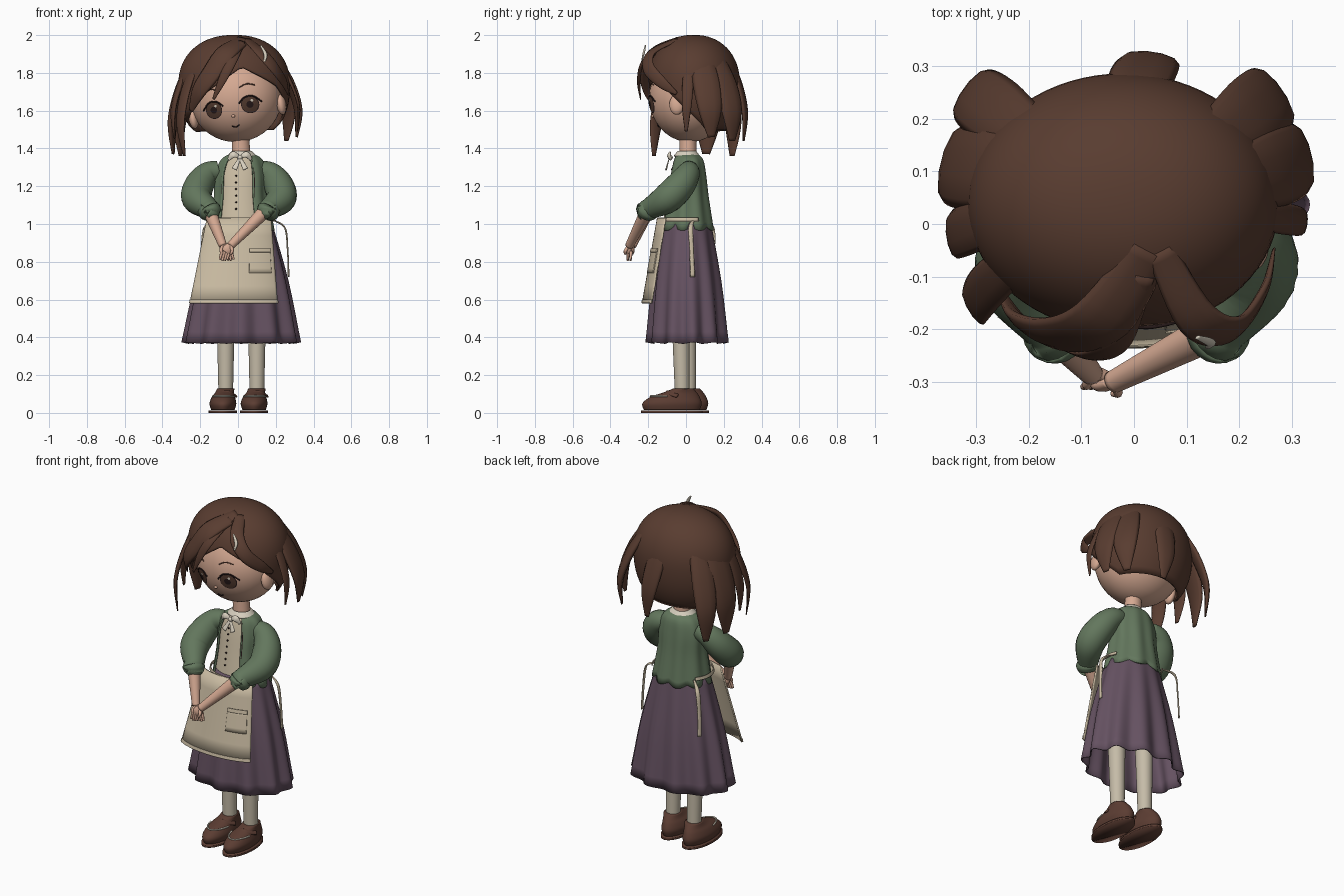
import bpy, bmesh, math
from mathutils import Vector, Matrix

if "Cube" in bpy.data.objects:
    bpy.data.objects.remove(bpy.data.objects["Cube"])


def material(name, *rgb):
    m = bpy.data.materials.new(name)
    m.use_nodes = True
    m.diffuse_color = (*rgb, 1)
    m.node_tree.nodes["Principled BSDF"].inputs["Base Color"].default_value = (*rgb, 1)
    return m


HAIR = material("hair brown", .1, .046, .03)
SKIN = material("skin", .67, .4, .29)
GREEN = material("jacket green", .125, .185, .11)
PLUM = material("skirt plum", .13, .083, .12)
CREAM = material("apron cream", .6, .51, .37)
STOCK = material("stocking", .56, .5, .39)
SHOE = material("shoe brown", .105, .046, .032)
IRIS = material("iris brown", .09, .045, .03)
DARK = material("lash dark", .02, .01, .01)
PALE = material("collar pale", .7, .64, .53)


def make(name, verts, faces, mat, thick=0, matrix=Matrix()):
    me = bpy.data.meshes.new(name)
    me.from_pydata([tuple(v) for v in verts], [], faces)
    bm = bmesh.new()
    bm.from_mesh(me)
    bmesh.ops.recalc_face_normals(bm, faces=bm.faces)
    bm.to_mesh(me)
    bm.free()
    me.transform(matrix)
    me.materials.append(mat)
    me.shade_smooth()
    ob = bpy.data.objects.new(name, me)
    bpy.context.collection.objects.link(ob)
    if thick:
        mod = ob.modifiers.new("thickness", "SOLIDIFY")
        mod.thickness = thick
        mod.offset = 0


def skin_rings(name, rings, mat, closed=True, ends=(), **options):
    """Join rings of equal length; ends lists the ring indices to fill."""
    n = len(rings[0])
    faces = [(i * n + j, i * n + (j + 1) % n, (i + 1) * n + (j + 1) % n, (i + 1) * n + j)
             for i in range(len(rings) - 1) for j in range(n if closed else n - 1)]
    faces += [tuple(range(e % len(rings) * n, e % len(rings) * n + n)) for e in ends]
    make(name, [v for ring in rings for v in ring], faces, mat, **options)


def spline(pts, steps):
    """Catmull-Rom samples through tuples of any length."""
    p = [pts[0], *pts, pts[-1]]
    out = []
    for i in range(len(pts) - 1):
        for t in (s / steps for s in range(steps)):
            out.append([b + .5 * t * (c - a + t * (2 * a - 5 * b + 4 * c - d + t * (3 * (b - c) + d - a)))
                        for a, b, c, d in zip(*p[i:i + 4])])
    return out + [pts[-1]]


def tube(name, pts, mat, flat=1, center=(0, .5, 1.1), n=12, matrix=Matrix()):
    """Sweep along (x, y, z, radius); flat squashes it towards center."""
    s = spline(pts, 6)
    rings = []
    for i, (*co, r) in enumerate(s):
        p = Vector(co)
        t = (Vector(s[min(i + 1, len(s) - 1)][:3]) - Vector(s[max(i - 1, 0)][:3])).normalized()
        out = p - Vector(center)
        out = (out - t * out.dot(t)).normalized()
        side = t.cross(out)
        rings.append([p + side * r * math.cos(a) + out * r * flat * math.sin(a)
                      for a in (math.tau * k / n for k in range(n))])
    skin_rings(name, rings, mat, ends=(0, -1), matrix=matrix)


def loft(name, rows, mat, arc=None, n=48, fold=lambda a, t: (0, 0), thick=0, ends=()):
    """Stack ellipses (z, cx, cy, rx, ry); angle 0 is the front, growing to +x."""
    a0, a1 = arc or (0, 360)
    s = spline(rows, 4)
    rings = []
    for i, (z, cx, cy, rx, ry) in enumerate(s):
        ring = []
        for k in range(n):
            a = math.radians(a0 + (a1 - a0) * k / (n - 1 if arc else n))
            grow, dz = fold(a, i / (len(s) - 1))
            ring.append((cx + (rx + grow) * math.sin(a), cy - (ry + grow) * math.cos(a), z + dz))
        rings.append(ring)
    skin_rings(name, rings, mat, closed=not arc, ends=ends, thick=thick)


def ball(name, loc, size, mat, matrix=Matrix()):
    bm = bmesh.new()
    bmesh.ops.create_uvsphere(bm, u_segments=32, v_segments=20, radius=1,
                              matrix=Matrix.Translation(loc) @ Matrix.Diagonal((*size, 1)))
    make(name, [v.co.copy() for v in bm.verts], [[v.index for v in f.verts] for f in bm.faces], mat, matrix=matrix)
    bm.free()


# Head, turned and tilted a little
TURN = math.radians(-9)
HEAD = Matrix.Translation((-.01, .02, 1.67)) @ Matrix.Rotation(TURN, 4, 'Z') @ Matrix.Rotation(TURN, 4, 'Y')
HR = Vector((.245, .215, .236))
ball("head", (0, 0, 0), HR, SKIN, HEAD)


def on_face(x, z, lift=0):
    return Vector((x, -HR.y * math.sqrt(1 - (x / HR.x) ** 2 - (z / HR.z) ** 2) - lift, z))


def patch(name, cx, cz, r, mat, lift):
    rings = [[on_face(cx + r * f * math.cos(a), cz + r * f * math.sin(a), lift)
              for a in (math.tau * k / 28 for k in range(28))] for f in (1, .7, .4, .05)]
    skin_rings(name, rings, mat, ends=(-1,), matrix=HEAD)


def line(name, pts, r, mat):
    tube(name, [(*on_face(x, z, .002), r) for x, z in pts], mat, center=(0, .6, 0), n=6, matrix=HEAD)


for s, side in ((1, "left"), (-1, "right")):
    ex = s * .098
    for i, (part, r, mat) in enumerate((("eye_rim", .046, DARK), ("iris", .042, IRIS), ("pupil", .018, DARK))):
        patch(side + "_" + part, ex, -.053, r, mat, .002 * (i + 1))
    patch(side + "_eye_glint", ex + .014, -.033, .007, PALE, .008)
    line(side + "_lash", [(ex + s * .055 * u, -.006 - .034 * u * u) for u in (-1, -.4, .4, 1.1)], .004, DARK)
    line(side + "_brow", [(ex + s * .04 * u, .058 - .013 * u * u) for u in (-1, 0, 1)], .003, HAIR)
    ball(side + "_ear", (s * .238, -.03, -.075), (.025, .04, .055), SKIN, HEAD)
line("mouth", [(.02 * u, -.158 + .007 * u * u) for u in (-1, 0, 1)], .003, DARK)
ball("nose", on_face(0, -.1), (.01, .01, .008), SKIN, HEAD)

# Hair cap, its lower edge following a hairline given by angle
HAIRLINE = [(-180, 1.5), (-110, 1.49), (-62, 1.58), (-38, 1.67), (8, 1.83), (50, 1.73), (88, 1.58),
            (110, 1.5), (180, 1.5)]
CAP_Z = 1.735


def hairline(deg):
    for (a0, z0), (a1, z1) in zip(HAIRLINE, HAIRLINE[1:]):
        if deg <= a1:
            return z0 + (z1 - z0) * (deg - a0) / (a1 - a0)


def around_head(deg, f, z):
    a = math.radians(deg)
    return (-.02 + .29 * f * math.sin(a), .04 - .24 * f * math.cos(a), z)


rings = []
for i in range(25):
    drop = 1 - math.cos(math.pi / 2 * max(i, .15) / 24)
    ring = []
    for deg in range(-180, 180, 5):
        z = .26 + (hairline(deg) - CAP_Z - .26) * drop
        f = (1 - abs(z / (.26 if z > 0 else .33)) ** 2.2) ** .45
        ring.append(around_head(deg, f, CAP_Z + z))
    rings.append(ring)
skin_rings("hair_cap", rings, HAIR, ends=(0,), thick=.012)


def lock(name, path, w):
    """Flat tapering strand hugging the head."""
    last = len(path) - 1
    tube(name, [(*p, w * (1 - .3 * (i == 0) - .75 * (i / last) ** 4)) for i, p in enumerate(path)],
         HAIR, .3, (-.02, .04, 1.7), 10)


# Hanging locks: start angle, twist, outward reach, tip height, half width
for name, deg, twist, reach, tip, w in (
        ("right_front_lock", -58, 12, .56, 1.36, .045), ("right_side_lock", -82, 8, .42, 1.45, .05),
        ("right_wide_lock", -108, 4, .44, 1.37, .085), ("right_back_lock", -131, 0, .6, 1.36, .066),
        ("back_lock", 176, -8, .42, 1.44, .062),
        ("left_back_lock", 128, 4, .58, 1.44, .075), ("left_side_lock", 104, 5, .5, 1.46, .075),
        ("left_thin_lock", 84, -2, .46, 1.49, .03)):
    lock(name, [around_head(deg + twist * t, .74 + reach * math.sin(1.95 * t), 1.9 + (tip - 1.9) * t)
                for t in (0, .33, .67, 1)], w)

# Bangs sweeping away from the parting
lock("swept_bang", [(.03, -.05, 1.975), (-.06, -.18, 1.91), (-.14, -.21, 1.8), (-.21, -.19, 1.7), (-.25, -.13, 1.6)], .06)
lock("thin_bang", [(.02, -.1, 1.965), (-.03, -.22, 1.87), (-.08, -.25, 1.77), (-.13, -.24, 1.66)], .028)
lock("left_bang", [(.05, -.05, 1.975), (.12, -.18, 1.91), (.19, -.2, 1.83), (.245, -.13, 1.75), (.265, -.05, 1.69)], .04)
tube("hair_clip", [(.12, -.215, 1.945, .005), (.145, -.225, 1.9, .01), (.14, -.235, 1.86, .005)], PALE, .5)

# Neck, shirt, open jacket and collar
loft("neck", [(1.33, .02, .01, .05, .047), (1.5, .01, .01, .045, .043)], SKIN)
BODY = [(1.368, .02, .005, .058, .052), (1.338, .02, .01, .105, .078), (1.26, .017, .008, .132, .095),
        (1.14, .017, .005, .138, .112), (.985, .02, .005, .165, .138)]
loft("shirt", [(z, x, y, a - .008, b - .008) for z, x, y, a, b in BODY], CREAM, ends=(0, -1))
loft("jacket", BODY, GREEN, (27, 316), 80, thick=.01,
     fold=lambda a, t: (.006 * t * math.cos(9 * a), -.02 * t ** 6 * abs(math.cos(4.5 * a))))
# Thin dark edging beside the jacket opening
for arc in ((29, 31), (312, 314)):
    loft("jacket_edging", [(z, x, y, a + .006, b + .006) for z, x, y, a, b in BODY[1:4]], DARK, arc, 3)
for i in range(7):
    ball("button_%d" % i, (-.01, -.11 + .006 * i, 1.08 + i * .035), (.005, .006, .005), DARK)
loft("collar", [(1.385, .02, .005, .05, .046), (1.358, .02, .004, .076, .066)], PALE, thick=.008)
ball("neck_bow_knot", (.01, -.083, 1.352), (.015, .013, .013), PALE)
for s in (-1, 1):
    tube("neck_bow_loop", [(.01, -.083, 1.352, .006), (.01 + s * .035, -.09, 1.368, .018),
                           (.01 + s * .06, -.08, 1.34, .008)], PALE, .4)
    tube("neck_bow_tail", [(.01, -.088, 1.35, .007), (.01 + s * .03, -.105, 1.29, .015)], PALE, .3)

# Sleeves, forearms and hands clasped in front
SLEEVE = [(.11, .015, 1.285, .05), (.17, .01, 1.265, .064), (.215, -.03, 1.205, .078), (.228, -.1, 1.135, .08),
          (.165, -.195, 1.08, .056), (.16, -.205, 1.07, .062), (.146, -.217, 1.052, .05)]
for s, side, wrist in ((1, "left", Vector((-.04, -.3, .885))), (-1, "right", Vector((-.08, -.285, .885)))):
    tube(side + "_sleeve", [(s * x + .01 * (s < 0), y, z, r) for x, y, z, r in SLEEVE], GREEN, n=20)
    elbow = Vector((s * .155, -.2, 1.08))
    tube(side + "_forearm", [(*elbow.lerp(wrist, t), .038 - .016 * t) for t in (0, .35, .7, 1)], SKIN, n=16)
    palm = wrist + Vector((-s * .025, -.005, -.035))
    tube(side + "_palm", [(*wrist, .022), (*wrist.lerp(palm, .6), .028), (*palm, .022)], SKIN, .55)
    for k in (-1.5, -.5, .5, 1.5):
        base = palm + Vector((k * .013, 0, .005))
        reach = Vector((-s * .012, -.004, -.052 + .006 * abs(k)))
        tube(side + "_finger", [(*(base + reach * t), .009 - .003 * t) for t in (0, .5, 1)], SKIN, n=8)
    tube(side + "_thumb", [(*wrist, .01), (*(wrist + Vector((s * .01, -.02, -.025))), .009),
                           (*(wrist + Vector((0, -.022, -.045))), .006)], SKIN, n=8)

# Pleated skirt
loft("skirt", [(1.03, .02, .005, .15, .122), (.7, .02, .007, .238, .175), (.37, .017, .01, .3, .205)],
     PLUM, n=160, thick=.006, fold=lambda a, t: (.017 * t * math.cos(11 * a), .004 * t ** 6 * math.cos(11 * a)))


# Apron with hem, pocket, waistband and ties
def apron(name, top, base, arc, out, thick):
    rows = [(z, .01 - .058 * d, -.05 - .145 * d, .2 + .167 * d + out, .1 + .033 * d + out)
            for z, d in ((top, 1.03 - top), (base, 1.03 - base))]
    loft(name, rows, CREAM, arc, 32, thick=thick)


apron("apron", 1.03, .58, (-60, 55), 0, .008)
apron("apron_hem", .6, .582, (-60, 55), .004, .006)
apron("pocket", .865, .74, (15, 46), .006, .008)
apron("pocket_rim", .87, .85, (15, 46), .009, .008)
loft("waistband", [(1.033, .02, .002, .175, .15), (1.015, .02, .002, .178, .153)], CREAM, (-125, 115), thick=.006)
for name, s, start, x, y in (("left_tie", 1, (.185, .04, 1.02, .006), .248, .025),
                             ("right_tie", -1, (-.12, .095, 1.02, .006), -.175, .14)):
    tube(name, [start, (x, y, .98, .013), (x + s * .015, y + .005, .86, .012), (x + s * .02, y + .01, .72, .013)],
         CREAM, .35, (.02, 0, .9), 8)

# Legs, loafers and soles
for x, y, side in ((.1, -.05, "left"), (-.065, -.015, "right")):
    loft(side + "_leg", [(.08, x, y + .03, .038, .038), (.6, x, y + .02, .05, .05)], STOCK)
    sx = x - .015
    loft(side + "_sole", [(z, sx, y - .025, .075, .162) for z in (0, .013)], SHOE, ends=(0, -1))
    loft(side + "_shoe", [(.016, sx, y - .025, .062, .148), (.05, sx, y - .024, .071, .157),
                          (.085, sx + .003, y - .008, .061, .13), (.107, x - .006, y + .018, .05, .09),
                          (.128, x, y + .035, .046, .055)], SHOE, ends=(0, -1))
    tube(side + "_stitching", [(sx + .003 + .061 * math.sin(a / 4), y - .008 - .13 * math.cos(a / 4), .089, .0045)
                               for a in range(-5, 6)], PALE, n=6)
    tube(side + "_strap", [(x + u * .052, y - .055 + .06 * u * u, .11 - .02 * u * u, .014)
                           for u in (-1, -.4, .4, 1)], SHOE, .5, (x, y + .05, 0))
